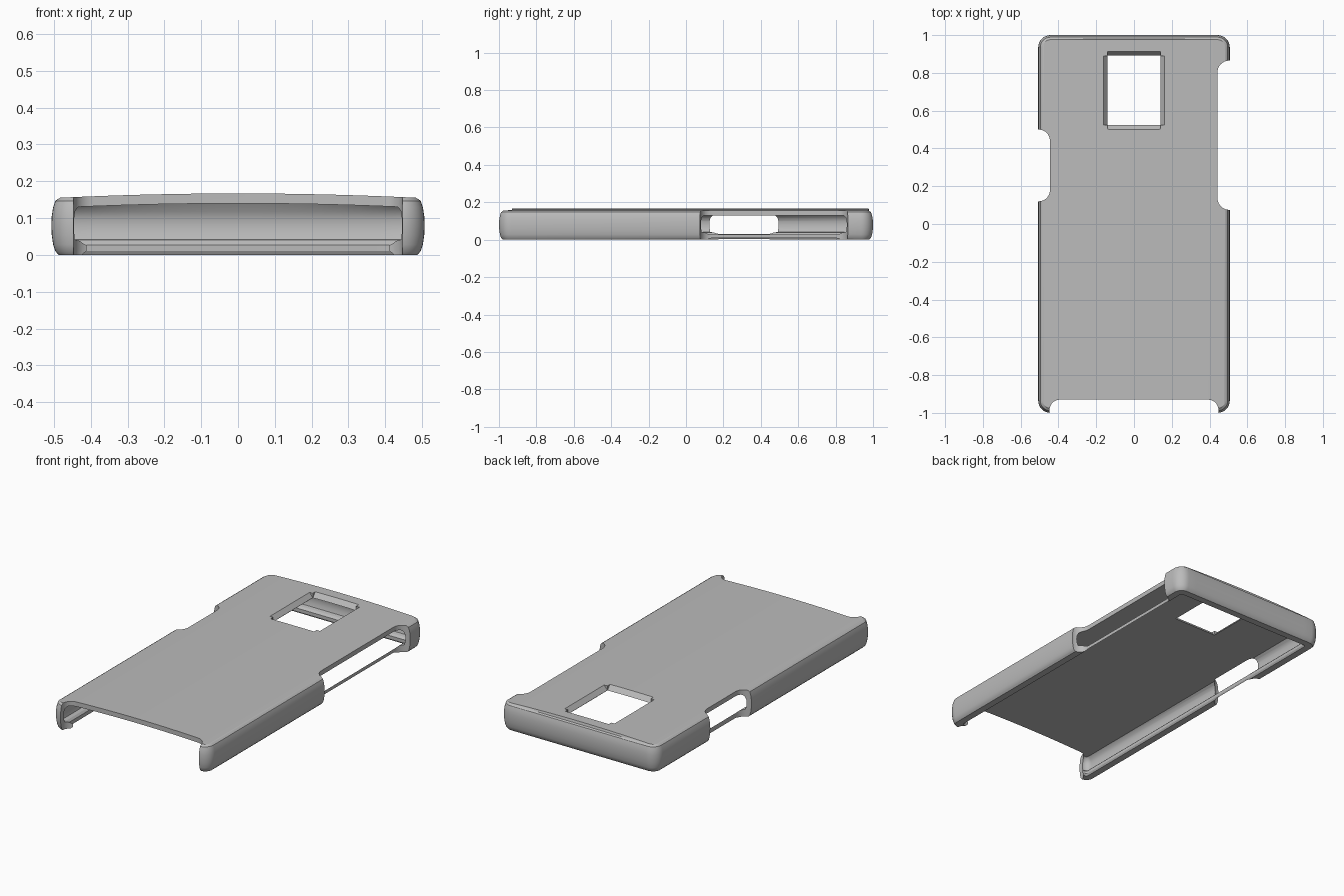
import bpy, bmesh, math

if "Cube" in bpy.data.objects:
    bpy.data.objects.remove(bpy.data.objects["Cube"])

HX, HY, R = 0.507, 1.0, 0.065


def crown(x):
    return 0.167 - 0.05 * x * x


def half_ring(d):
    """Back half of a rounded rectangle inset by d, from -x to +x."""
    hx, hy, r = HX - d, HY - d, max(R - d, 0.012)
    n = 8
    angles = [math.pi / 2 * i / n for i in range(n + 1)]
    left = [(-hx + r - r * math.cos(a), hy - r + r * math.sin(a)) for a in angles]
    sx = hx - r
    mid = [(-sx + 2 * sx * i / 16, hy) for i in range(1, 16)]
    right = [(-x, y) for x, y in reversed(left)]
    return left + mid + right


def finish(name, bm):
    bmesh.ops.recalc_face_normals(bm, faces=bm.faces[:])
    me = bpy.data.meshes.new(name)
    bm.to_mesh(me)
    bm.free()
    ob = bpy.data.objects.new(name, me)
    bpy.context.collection.objects.link(ob)
    return ob


def prism(name, low, high):
    """Closed solid between two matching outlines of 3D points."""
    bm = bmesh.new()
    a = [bm.verts.new(p) for p in low]
    b = [bm.verts.new(p) for p in high]
    n = len(a)
    bm.faces.new(a)
    bm.faces.new(b)
    for i in range(n):
        bm.faces.new((a[i], a[(i + 1) % n], b[(i + 1) % n], b[i]))
    return finish(name, bm)


def round_cutter(name, x0, x1, y0, y1, r):
    pts = []
    for cx, cy, a0 in ((x1 - r, y1 - r, 0), (x0 + r, y1 - r, 90),
                       (x0 + r, y0 + r, 180), (x1 - r, y0 + r, 270)):
        for i in range(11):
            a = math.radians(a0 + 9 * i)
            pts.append((cx + r * math.cos(a), cy + r * math.sin(a)))
    return prism(name, [(x, y, -0.1) for x, y in pts], [(x, y, 0.3) for x, y in pts])


# Shell: (inset, height) section from the crowned back, down the wall,
# around the lip and up to the ceiling; None follows the crown
section = [(0.024, None), (0.02, 0.153), (0.011, 0.147), (0.005, 0.13), (0.001, 0.105),
           (0.0, 0.08), (0.001, 0.055), (0.005, 0.028), (0.011, 0.01), (0.02, 0.0),
           (0.06, 0.0), (0.066, 0.01), (0.066, 0.027), (0.055, 0.038), (0.034, 0.042),
           (0.029, 0.06), (0.027, 0.08), (0.029, 0.1), (0.036, 0.118), (0.05, None)]
bm = bmesh.new()
rings = []
for k, (d, z) in enumerate(section):
    drop = 0.027 if k else 0
    pts = [(x, y, crown(x) - drop if z is None else z) for x, y in half_ring(d)]
    back = [bm.verts.new(p) for p in pts]
    front = [bm.verts.new((x, -y, h)) for x, y, h in pts]
    rings.append((back, front))
for (b0, f0), (b1, f1) in zip(rings, rings[1:]):
    loop0, loop1 = b0 + f0[::-1], b1 + f1[::-1]
    n = len(loop0)
    for i in range(n):
        j = (i + 1) % n
        bm.faces.new((loop0[i], loop0[j], loop1[j], loop1[i]))
for b, f in (rings[0], rings[-1]):
    for i in range(len(b) - 1):
        bm.faces.new((b[i], b[i + 1], f[i + 1], f[i]))
case = finish("phone_case_shell", bm)

# Side and front openings
cutters = [round_cutter("right_opening", 0.442, 0.8, 0.075, 0.865, 0.062),
           round_cutter("left_opening", -0.8, -0.445, 0.12, 0.5, 0.06),
           round_cutter("front_opening", -0.447, 0.447, -1.3, -0.93, 0.055)]

# Camera window: two crossing wedges give the four sloped edges
Y0, Y1, W = 0.525, 0.89, 0.138


def rect(x, y0, y1, z):
    return [(-x, y0, z), (x, y0, z), (x, y1, z), (-x, y1, z)]


s = 0.025 / 0.03          # slope of the edges
zb, zt = 0.09, 0.19
g0, g1 = (zb - 0.138) * s, (zt - 0.138) * s
cutters.append(prism("window_wide", rect(W + g0, Y0, Y1, zb), rect(W + g1, Y0, Y1, zt)))
cutters.append(prism("window_long", rect(W + 0.002, Y0 - g0, Y1 + g0, zb),
                     rect(W + 0.002, Y0 - g1, Y1 + g1, zt)))
cutters.append(prism("window_core", rect(W, Y0 + 0.001, Y1 - 0.001, 0.08),
                     rect(W, Y0 + 0.001, Y1 - 0.001, 0.2)))

bpy.context.view_layer.objects.active = case
case.select_set(True)
for c in cutters:
    c.hide_render = True
    m = case.modifiers.new(c.name, 'BOOLEAN')
    m.operation, m.solver, m.object = 'DIFFERENCE', 'EXACT', c
    bpy.ops.object.modifier_apply(modifier=m.name)
for c in cutters:
    bpy.data.objects.remove(c)

# Single grey plastic
grey = bpy.data.materials.new("grey_plastic")
grey.diffuse_color = (0.5, 0.5, 0.5, 1)
grey.use_nodes = True
grey.node_tree.nodes["Principled BSDF"].inputs["Base Color"].default_value = grey.diffuse_color
case.data.materials.clear()
case.data.materials.append(grey)
for p in case.data.polygons:
    p.material_index = 0
bpy.ops.object.shade_smooth_by_angle(angle=math.radians(30))
